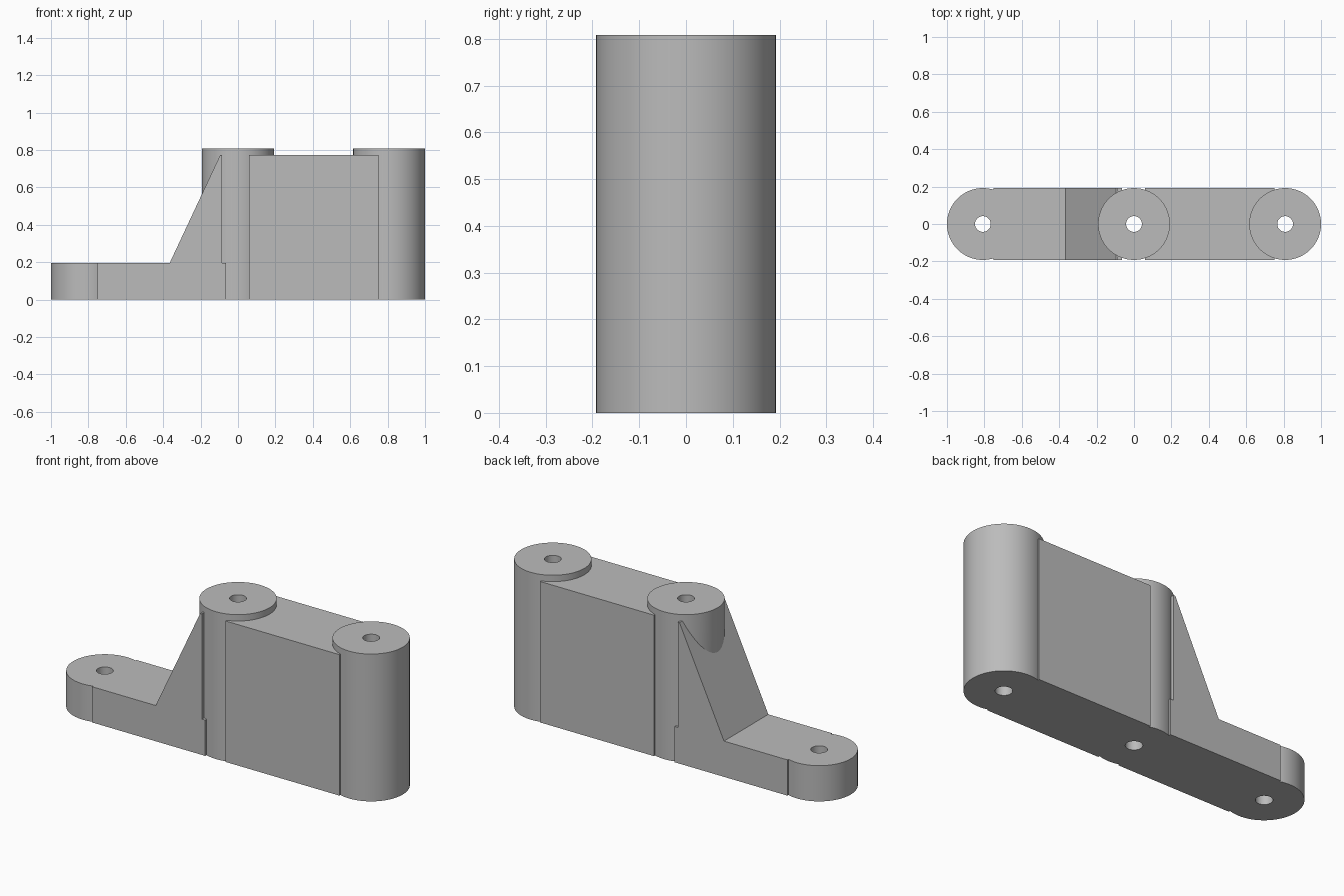
import bpy
import bmesh
from math import cos, sin, tau, radians

cube = bpy.data.objects.get("Cube")
if cube:
    bpy.data.objects.remove(cube, do_unlink=True)

RADIUS, HOLE, SPACING = 0.192, 0.042, 0.808
TALL, LOW, WEB_TOP = 0.808, 0.196, 0.773
SEGMENTS = 96

grey = bpy.data.materials.new("plain_grey")
grey.use_nodes = True
grey.diffuse_color = (0.5, 0.5, 0.5, 1)
grey.node_tree.nodes["Principled BSDF"].inputs["Base Color"].default_value = (0.5, 0.5, 0.5, 1)


def add_object(name, bm):
    bmesh.ops.recalc_face_normals(bm, faces=bm.faces)
    mesh = bpy.data.meshes.new(name)
    bm.to_mesh(mesh)
    bm.free()
    mesh.materials.append(grey)
    obj = bpy.data.objects.new(name, mesh)
    bpy.context.collection.objects.link(obj)
    return obj


def post(name, x, height):
    """Upright round post with a hole right through it."""
    bm = bmesh.new()
    rings = []
    for r, z in ((RADIUS, 0), (RADIUS, height), (HOLE, height), (HOLE, 0)):
        rings.append([bm.verts.new((x + r * cos(tau * i / SEGMENTS), r * sin(tau * i / SEGMENTS), z))
                      for i in range(SEGMENTS)])
    for k, ring in enumerate(rings):
        above = rings[(k + 1) % len(rings)]
        for i in range(SEGMENTS):
            j = (i + 1) % SEGMENTS
            bm.faces.new((ring[i], ring[j], above[j], above[i]))
    return add_object(name, bm)


def web(name, outline):
    """Side outline in x and z, extruded across the full width."""
    bm = bmesh.new()
    face = bm.faces.new([bm.verts.new((x, -RADIUS, z)) for x, z in outline])
    extruded = bmesh.ops.extrude_face_region(bm, geom=[face])["geom"]
    verts = [v for v in extruded if isinstance(v, bmesh.types.BMVert)]
    bmesh.ops.translate(bm, verts=verts, vec=(0, 2 * RADIUS, 0))
    return add_object(name, bm)


# Three posts, the tall block, and the low arm with its sloping brace
body = post("bracket_body", 0, TALL)
parts = [
    post("tall_end_post", SPACING, TALL),
    post("low_end_post", -SPACING, LOW),
    web("tall_block", [(0.06, 0), (0.75, 0), (0.75, WEB_TOP), (0.06, WEB_TOP)]),
    web("braced_arm", [(-0.75, 0), (-0.065, 0), (-0.065, LOW), (-0.085, LOW),
                       (-0.085, WEB_TOP), (-0.095, WEB_TOP), (-0.365, LOW), (-0.75, LOW)]),
]

# Fuse everything into one solid
bpy.ops.object.select_all(action="DESELECT")
bpy.context.view_layer.objects.active = body
body.select_set(True)
for part in parts:
    fuse = body.modifiers.new("fuse_" + part.name, "BOOLEAN")
    fuse.operation = "UNION"
    fuse.solver = "EXACT"
    fuse.object = part
    bpy.ops.object.modifier_apply(modifier=fuse.name)
    bpy.data.objects.remove(part, do_unlink=True)
bpy.ops.object.shade_smooth_by_angle(angle=radians(15))
